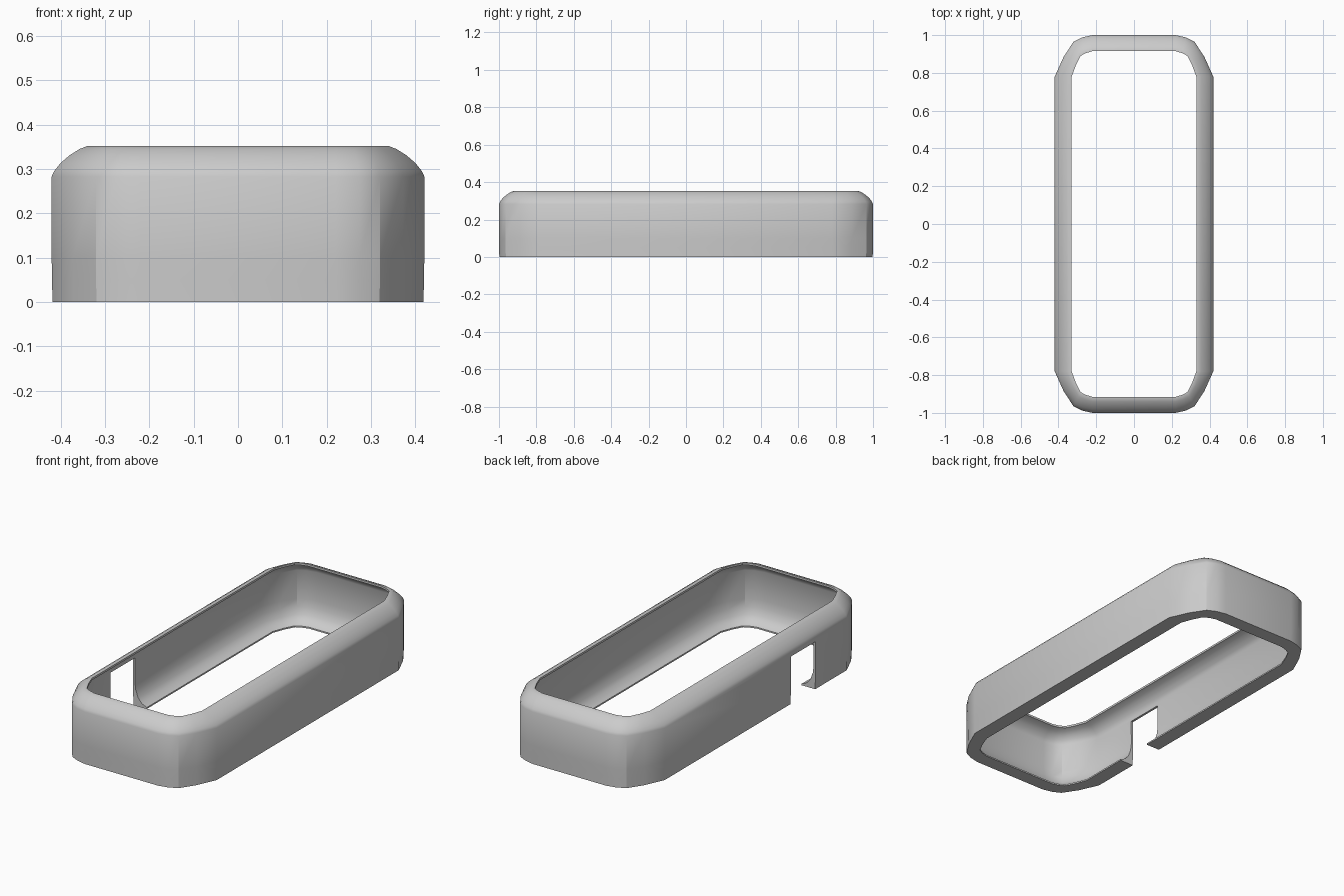
import bpy, bmesh, math

if "Cube" in bpy.data.objects:
    bpy.data.objects.remove(bpy.data.objects["Cube"])

# Plain grey material
grey = bpy.data.materials.new("light grey")
grey.diffuse_color = (0.6, 0.6, 0.6, 1)
grey.use_nodes = True
grey.node_tree.nodes["Principled BSDF"].inputs["Base Color"].default_value = grey.diffuse_color

# One corner of the outline, at the outer wall and at the inner lip
OUTER = [(0.42, 0.78), (0.372, 0.886), (0.32, 0.965), (0.274, 0.988), (0.22, 1.0)]
INNER = [(0.33, 0.78), (0.308, 0.84), (0.283, 0.89), (0.254, 0.905), (0.22, 0.915)]

# Wall cross-section: (0 = outer wall .. 1 = inner lip, height)
SECTION = [(0.02, 0), (0.012, 0.05), (0, 0.1), (0, 0.283), (0.07, 0.296),
           (0.22, 0.313), (0.45, 0.331), (0.7, 0.345), (0.9, 0.352), (1, 0.352),
           (1, 0.341), (0.7, 0.333), (0.45, 0.319), (0.25, 0.3), (0.14, 0.28),
           (0.12, 0.125), (0.18, 0.085), (0.34, 0.046), (0.6, 0.02),
           (0.92, 0.008), (0.92, 0)]


def full_loop(corner):
    """Mirror one corner into a closed outline."""
    back = corner + [(-x, y) for x, y in reversed(corner)]
    return back + [(-x, -y) for x, y in back]


def make_object(name, bm):
    bmesh.ops.recalc_face_normals(bm, faces=bm.faces)
    mesh = bpy.data.meshes.new(name)
    bm.to_mesh(mesh)
    bm.free()
    mesh.materials.append(grey)
    obj = bpy.data.objects.new(name, mesh)
    bpy.context.collection.objects.link(obj)
    return obj


# Hollow bumper frame: the section swept round the outline
bm = bmesh.new()
rings = []
for (ox, oy), (ix, iy) in zip(full_loop(OUTER), full_loop(INNER)):
    rings.append([bm.verts.new((ox + t * (ix - ox), oy + t * (iy - oy), z))
                  for t, z in SECTION])
n, m = len(rings), len(SECTION)
for i in range(n):
    a, b = rings[i], rings[(i + 1) % n]
    for j in range(m):
        k = (j + 1) % m
        bm.faces.new((a[j], b[j], b[k], a[k]))
frame = make_object("bumper_frame", bm)

# Side notch, open at the bottom of the left wall
bm = bmesh.new()
bmesh.ops.create_cube(bm, size=1)
for v in bm.verts:
    v.co = (-0.4 + v.co.x * 0.3, -0.404 + v.co.y * 0.21, 0.078 + v.co.z * 0.36)
cutter = make_object("notch_cutter", bm)
cutter.hide_render = True

cut = frame.modifiers.new("notch", 'BOOLEAN')
cut.operation = 'DIFFERENCE'
cut.solver = 'EXACT'
cut.object = cutter
bpy.context.view_layer.objects.active = frame
bpy.ops.object.select_all(action='DESELECT')
frame.select_set(True)
bpy.ops.object.modifier_apply(modifier=cut.name)
bpy.data.objects.remove(cutter)

# Smooth rounding with crisp edges
bpy.ops.object.shade_smooth_by_angle(angle=math.radians(30))
